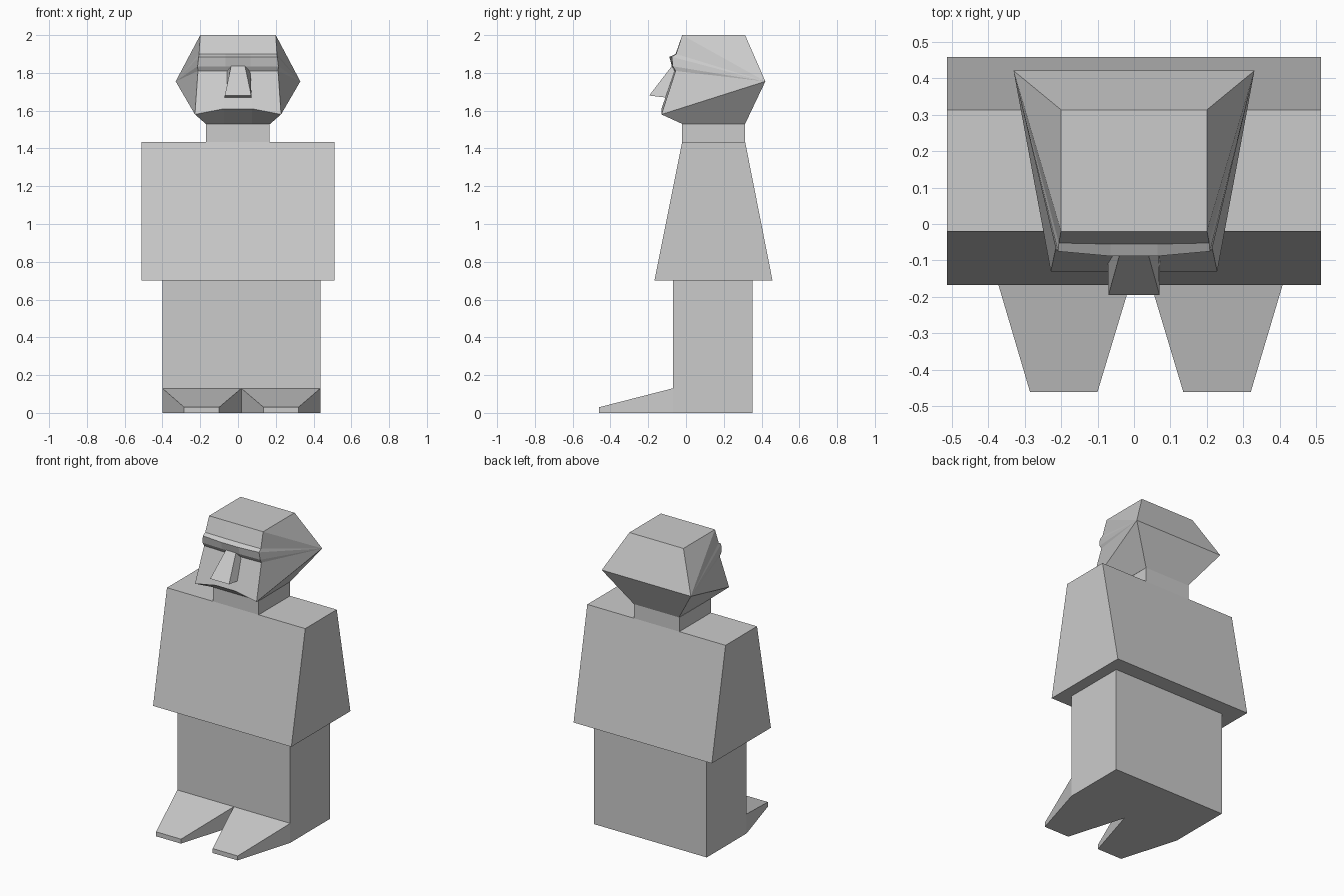
import bpy, bmesh

if "Cube" in bpy.data.objects:
    bpy.data.objects.remove(bpy.data.objects["Cube"])


def make(name, bm):
    bmesh.ops.remove_doubles(bm, verts=bm.verts, dist=0.0005)
    bmesh.ops.recalc_face_normals(bm, faces=bm.faces)
    me = bpy.data.meshes.new(name)
    bm.to_mesh(me)
    bm.free()
    ob = bpy.data.objects.new(name, me)
    bpy.context.collection.objects.link(ob)
    return ob


def loft(name, a, b):
    """Closed solid between two matching loops of points."""
    bm = bmesh.new()
    va = [bm.verts.new(p) for p in a]
    vb = [bm.verts.new(p) for p in b]
    bm.faces.new(va)
    bm.faces.new(vb)
    n = len(va)
    for i in range(n):
        j = (i + 1) % n
        bm.faces.new((va[i], va[j], vb[j], vb[i]))
    return make(name, bm)


def rect_z(x0, x1, y0, y1, z):
    return [(x0, y0, z), (x1, y0, z), (x1, y1, z), (x0, y1, z)]


def rect_y(x0, x1, z0, z1, y):
    return [(x0, y, z0), (x1, y, z0), (x1, y, z1), (x0, y, z1)]


# coat and neck
loft("torso", rect_z(-.512, .512, -.167, .458, .70), rect_z(-.512, .512, -.02, .313, 1.435))
loft("neck", rect_z(-.17, .167, -.02, .313, 1.435), rect_z(-.17, .167, -.02, .313, 1.53))

# legs and tapered feet
for side, x0, x1, t0, t1 in (("left", -.40, .018, -.285, -.10), ("right", .018, .436, .135, .32)):
    loft(side + "_leg", rect_z(x0, x1, -.07, .352, 0), rect_z(x0, x1, -.07, .352, .70))
    loft(side + "_foot", rect_y(x0, x1, 0, .13, -.07), rect_y(t0, t1, 0, .03, -.46))

# head: face profile at outer edge and near the middle, from jaw to crown
outer = [(.17, -.02, 1.53), (.228, -.13, 1.58), (.212, -.055, 1.81), (.214, -.07, 1.835),
         (.208, -.075, 1.885), (.206, -.052, 1.90), (.20, -.02, 2)]
inner = [(.075, -.02, 1.53), (.075, -.13, 1.61), (.065, -.06, 1.81), (.065, -.075, 1.835),
         (.065, -.088, 1.885), (.065, -.055, 1.90), (.065, -.02, 2)]
back = [(.167, .313, 1.53), (.33, .42, 1.755), (.20, .313, 2)]

bm = bmesh.new()


def face(*pts):
    bm.faces.new([bm.verts.new(p) for p in pts])


def flip(p):
    return (-p[0], p[1], p[2])


for m in (lambda p: p, flip):
    o, i, b = [[m(p) for p in row] for row in (outer, inner, back)]
    for k in range(len(o) - 1):
        face(o[k], o[k + 1], i[k + 1], i[k])       # half of the face
        if k:
            face(o[k], o[k + 1], b[1])             # temple fan
    face(o[-1], b[2], b[1])
    face(o[0], o[1], b[1], b[0])                   # jaw underside
for k in range(len(inner) - 1):
    face(inner[k], inner[k + 1], flip(inner[k + 1]), flip(inner[k]))
for k in (0, 1):
    face(back[k], back[k + 1], flip(back[k + 1]), flip(back[k]))
face(outer[-1], inner[-1], flip(inner[-1]), flip(outer[-1]), flip(back[2]), back[2])
face(outer[0], inner[0], flip(inner[0]), flip(outer[0]), flip(back[0]), back[0])
make("head", bm)

# nose wedge
loft("nose",
     [(-.066, -.05, 1.81), (.066, -.05, 1.81), (.036, -.072, 1.84), (-.036, -.072, 1.84)],
     [(-.072, -.095, 1.668), (.072, -.095, 1.668), (.07, -.195, 1.68), (-.07, -.195, 1.68)])
